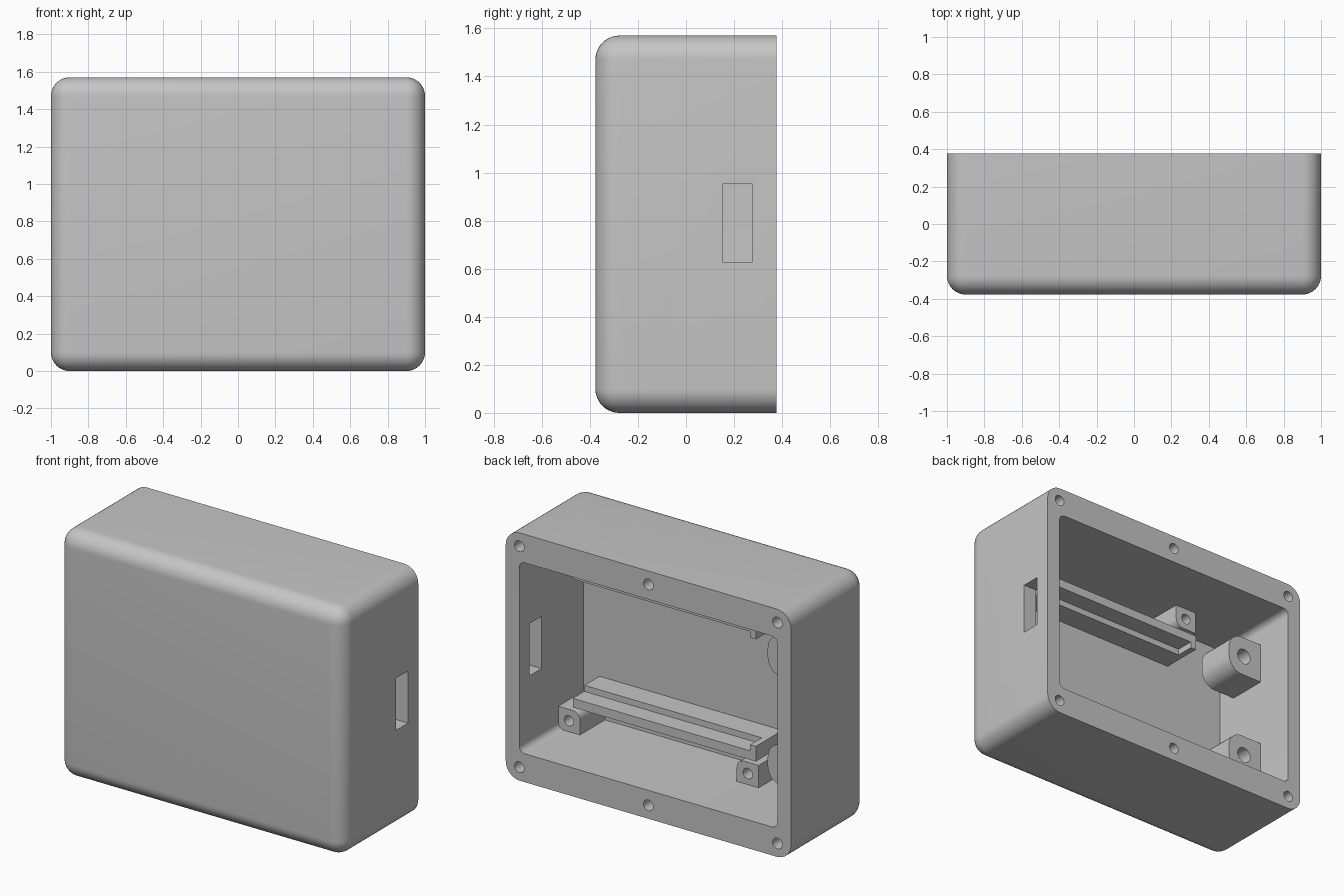
import bpy, bmesh, math
from mathutils import Matrix

cube = bpy.data.objects.get("Cube")
if cube:
    bpy.data.objects.remove(cube, do_unlink=True)

grey = bpy.data.materials.new("case_grey")
grey.use_nodes = True
COLOUR = (0.56, 0.56, 0.56, 1)
grey.diffuse_color = COLOUR
grey.node_tree.nodes["Principled BSDF"].inputs["Base Color"].default_value = COLOUR

HEIGHT, BACK = 1.57, 0.377      # outer height, rear face
FLOOR = -0.265                  # inner face of the front wall
IN_X, IN_Z = 0.905, 0.18        # cavity half width, cavity bottom
MID = HEIGHT / 2


def finish(bm, name):
    bmesh.ops.recalc_face_normals(bm, faces=bm.faces)
    mesh = bpy.data.meshes.new(name)
    bm.to_mesh(mesh)
    bm.free()
    mesh.materials.append(grey)
    ob = bpy.data.objects.new(name, mesh)
    bpy.context.collection.objects.link(ob)
    return ob


def prism(name, points, direction):
    """Extrude a closed 3D outline along a vector."""
    bm = bmesh.new()
    face = bm.faces.new([bm.verts.new(p) for p in points])
    new = bmesh.ops.extrude_face_region(bm, geom=[face])["geom"]
    verts = [v for v in new if isinstance(v, bmesh.types.BMVert)]
    bmesh.ops.translate(bm, verts=verts, vec=direction)
    return finish(bm, name)


def rounded_block(name, x0, x1, z0, z1, y0, y1, radii):
    """Block along y; radii run from low x low z, counter-clockwise."""
    pts = []
    corners = [(x0, z0, 1, 1), (x1, z0, -1, 1), (x1, z1, -1, -1), (x0, z1, 1, -1)]
    for i, ((x, z, sx, sz), r) in enumerate(zip(corners, radii)):
        if r == 0:
            pts.append((x, y0, z))
            continue
        for k in range(9):
            a = math.pi + (i + k / 8) * math.pi / 2
            pts.append((x + r * (sx + math.cos(a)), y0, z + r * (sz + math.sin(a))))
    return prism(name, pts, (0, y1 - y0, 0))


def bore(x, z, r, y0, y1):
    bm = bmesh.new()
    place = Matrix.Translation((x, (y0 + y1) / 2, z)) @ Matrix.Rotation(math.pi / 2, 4, "X")
    bmesh.ops.create_cone(bm, cap_ends=True, segments=32, radius1=r, radius2=r,
                          depth=y1 - y0, matrix=place)
    return finish(bm, "bore_cutter")


def cut(ob, cutters):
    bpy.context.view_layer.objects.active = ob
    for c in cutters:
        mod = ob.modifiers.new("cut", "BOOLEAN")
        mod.operation, mod.solver, mod.object = "DIFFERENCE", "EXACT", c
        bpy.ops.object.modifier_apply(modifier=mod.name)
        bpy.data.objects.remove(c, do_unlink=True)


def smooth(ob):
    bpy.ops.object.select_all(action="DESELECT")
    ob.select_set(True)
    bpy.context.view_layer.objects.active = ob
    bpy.ops.object.shade_smooth_by_angle(angle=math.radians(30))


# Case: box rounded everywhere except around the open back
bm = bmesh.new()
bmesh.ops.create_cube(bm, size=1, matrix=Matrix.Translation((0, 0, MID))
                      @ Matrix.Diagonal((2, 2 * BACK, HEIGHT, 1)))
soft = [e for e in bm.edges if min(v.co.y for v in e.verts) < 0]
bmesh.ops.bevel(bm, geom=soft, offset=0.1, segments=10, profile=0.5, affect="EDGES")
case = finish(bm, "case")

# Cavity, cable slot and lid screw holes
cutters = [
    rounded_block("cavity_cutter", -IN_X, IN_X, IN_Z, HEIGHT - IN_Z, FLOOR, BACK + 0.1, [0.04] * 4),
    rounded_block("slot_cutter", 0.8, 1.1, 0.625, 0.955, 0.155, 0.275, [0] * 4),
]
for x in (-0.905, 0, 0.905):
    for z in (0.085, HEIGHT - 0.085):
        cutters.append(bore(x, z, 0.034, BACK - 0.25, BACK + 0.1))
cut(case, cutters)
smooth(case)

for level, top in (("lower", False), ("upper", True)):
    def flip(z):
        return HEIGHT - z if top else z

    # Small board posts, rounded on the corner facing the middle
    for side, x in (("right", -0.423), ("left", 0.83)):
        z0, z1 = sorted((flip(IN_Z - 0.005), flip(0.322)))
        radii = [0] * 4
        inner = {("right", False): 2, ("left", False): 3,
                 ("right", True): 1, ("left", True): 0}[side, top]
        radii[inner] = 0.05
        post = rounded_block(f"{level}_{side}_board_post", x - 0.077, x + 0.077,
                             z0, z1, FLOOR - 0.005, -0.014, radii)
        cut(post, [bore(x, flip(0.25), 0.033, -0.2, 0.1)])
        smooth(post)

    # Large bosses on the right wall
    z = flip(0.44)
    boss = rounded_block(f"{level}_wall_boss", -IN_X - 0.005, -0.655, z - 0.13, z + 0.13,
                         -0.14, 0.117, [0, 0.1, 0.1, 0])
    cut(boss, [bore(-0.773, z, 0.05, -0.1, 0.2)])
    smooth(boss)

    # Stepped rail with a stop at its right end
    section = [(FLOOR - 0.005, 0.35), (0, 0.35), (0, 0.407),
               (-0.115, 0.407), (-0.115, 0.446), (FLOOR - 0.005, 0.446)]
    prism(f"{level}_rail", [(-0.49, y, flip(z)) for y, z in section], (1.283, 0, 0))
    z0, z1 = sorted((flip(0.405), flip(0.446)))
    rounded_block(f"{level}_rail_stop", -0.49, -0.45, z0, z1, -0.117, 0, [0] * 4)
